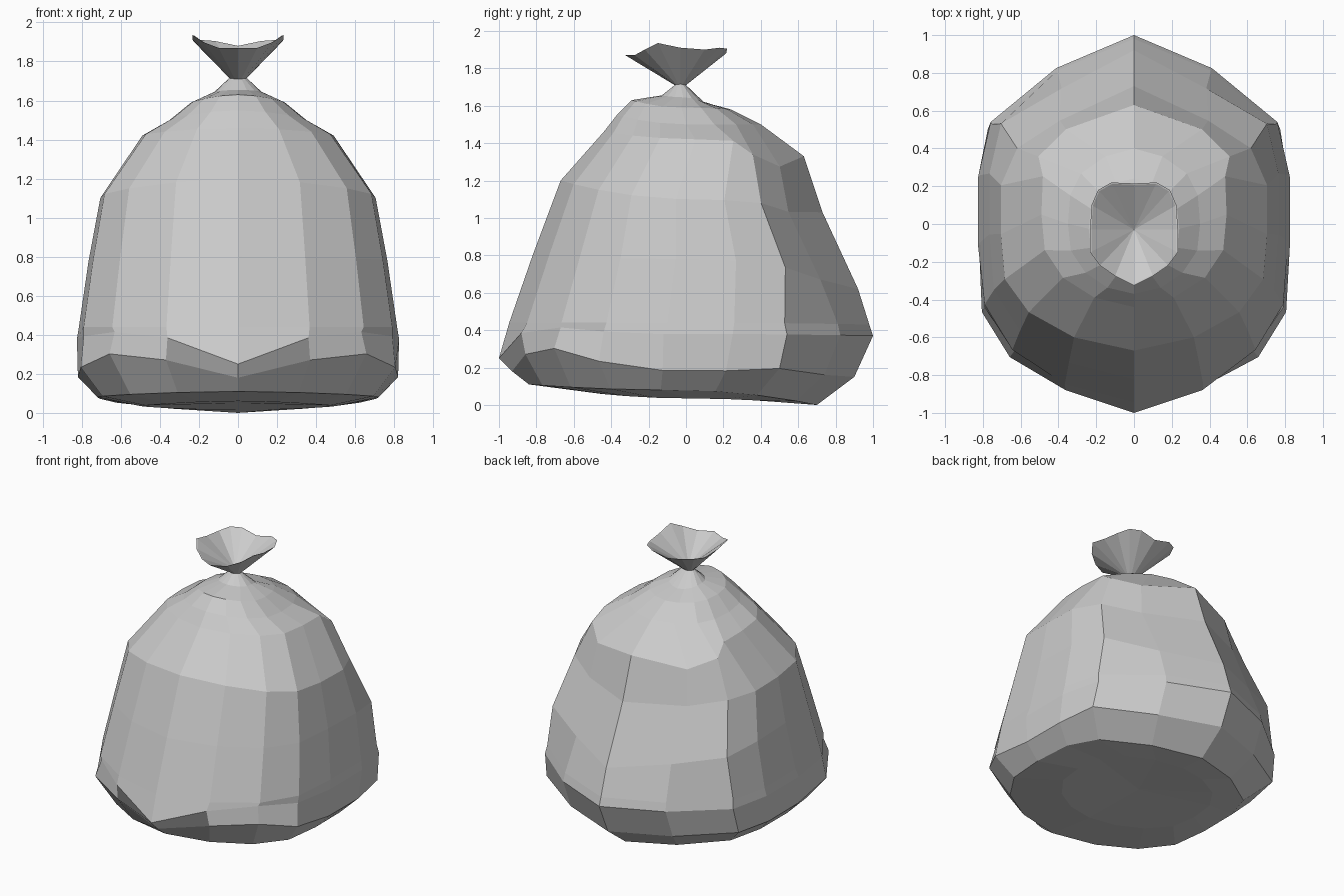
import bpy

if "Cube" in bpy.data.objects:
    bpy.data.objects.remove(bpy.data.objects["Cube"])

# Half cross-section (front centre -> side -> back centre), full and gathered versions
BODY = [(0, -1), (.45, -.9), (.79, -.71), (.97, -.46), (1, -.12), (1, .25), (.92, .53), (.5, .825), (0, 1)]
ROUND = [(0, -1), (.38, -.92), (.71, -.71), (.95, -.38), (1, 0), (.95, .4), (.75, .71), (.4, .92), (0, 1)]


def full_ring(half):
    """Mirror a half ring of 3D points across x = 0."""
    return half + [(-x, y, z) for x, y, z in half[-2:0:-1]]


def level(yf, zf, w, zs, yb, zb, blend, nudges={}):
    """Ring through front, side and back points; nudges shift single columns (folds)."""
    yc, h = (yf + yb) / 2, (yb - yf) / 2
    half = []
    for i, ((u0, v0), (u1, v1)) in enumerate(zip(BODY, ROUND)):
        u, v = u0 + (u1 - u0) * blend, v0 + (v1 - v0) * blend
        z = zs + ((zf if v < 0 else zb) - zs) * v * v
        dx, dy, dz = nudges.get(i, (0, 0, 0))
        half.append((u * w + dx, yc + v * h + dy, z + dz))
    return full_ring(half)


def skin(name, rings, start=None, end=None):
    """Bridge rings with faces and close the ends with fans."""
    n = len(rings[0])
    verts = [p for r in rings for p in r]
    faces = []
    for k in range(len(rings) - 1):
        for i in range(n):
            a, b = k * n + i, k * n + (i + 1) % n
            faces.append((a, b, b + n, a + n))
    if start:
        verts.append(start)
        c = len(verts) - 1
        faces += [((i + 1) % n, i, c) for i in range(n)]
    if end:
        verts.append(end)
        c, o = len(verts) - 1, (len(rings) - 1) * n
        faces += [(o + i, o + (i + 1) % n, c) for i in range(n)]
    mesh = bpy.data.meshes.new(name)
    mesh.from_pydata(verts, [], faces)
    obj = bpy.data.objects.new(name, mesh)
    bpy.context.collection.objects.link(obj)
    return obj


# Sagging bag body: front y, z / half width, side z / back y, z / roundness / folds
LEVELS = [
    (-.46, .06, .50, .035, .50, .015, 1),
    (-.84, .11, .72, .08, .70, .0, .3),
    (-.93, .18, .82, .185, .90, .15, 0, {1: (0, -.02, .09), 2: (.01, -.04, .12), 3: (.01, -.03, .05), 6: (.02, .03, .02)}),
    (-1.0, .25, .825, .38, 1.0, .37, 0, {1: (-.01, .02, .11), 2: (-.02, .04, .1), 3: (-.01, .02, .04), 6: (0, .01, 0)}),
    (-.945, .44, .815, .44, .98, .43, 0),
    (-.82, .80, .765, .78, .92, .62, 0, {6: (0, .02, 0), 7: (0, -.05, 0)}),
    (-.67, 1.20, .705, 1.10, .73, 1.03, 0, {6: (-.03, 0, 0), 7: (.04, -.06, -.02)}),
    (-.44, 1.46, .49, 1.42, .63, 1.33, .3, {6: (.08, -.05, -.05), 7: (.13, -.05, -.08)}),
    (-.37, 1.55, .35, 1.50, .40, 1.50, .7),
    (-.29, 1.63, .24, 1.59, .24, 1.58, 1),
    (-.13, 1.655, .12, 1.645, .10, 1.615, 1),
    (-.06, 1.71, .045, 1.715, .00, 1.71, 1),
]
skin("bag_body", [level(*l) for l in LEVELS], start=(0, .05, .05))

# Flared open mouth above the tie, with a wavy rim and a thin inner lining
RIM = [(0, -.325, 1.87), (.10, -.275, 1.87), (.18, -.22, 1.90), (.232, -.15, 1.935), (.232, -.03, 1.91),
       (.225, .10, 1.90), (.19, .18, 1.91), (.12, .22, 1.905), (0, .215, 1.88)]
neck = level(*LEVELS[-1])
rim = full_ring(RIM)
lining = [(x * .97, -.03 + (y + .03) * .97, z - .002) for x, y, z in rim]
skin("bag_mouth", [neck, rim, lining], end=(0, -.03, 1.73))
